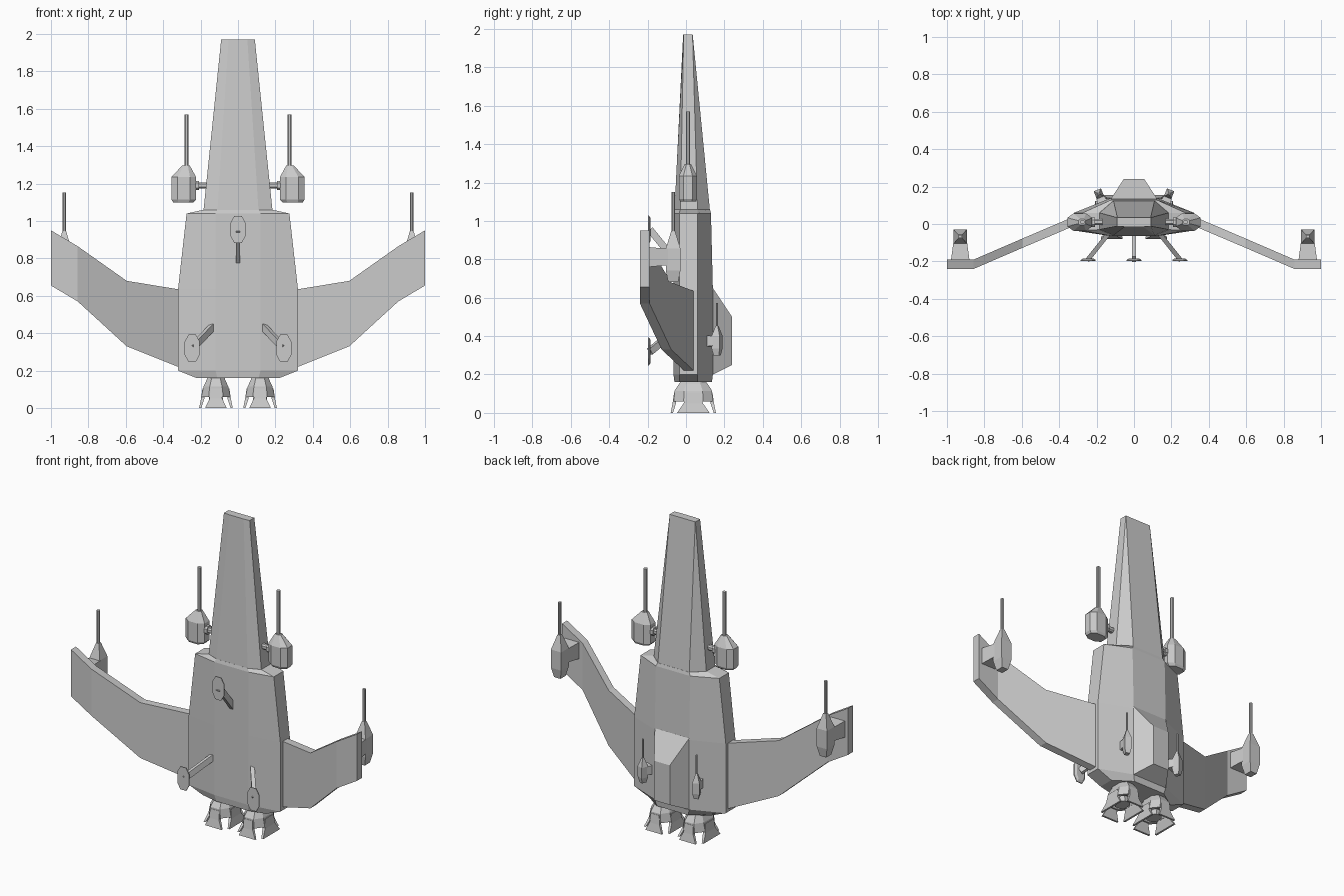
import bpy, bmesh, math
from mathutils import Vector, Matrix

if "Cube" in bpy.data.objects:
    bpy.data.objects.remove(bpy.data.objects["Cube"])

hull_grey = bpy.data.materials.new("hull_grey")
hull_grey.use_nodes = True
GREY = (0.6, 0.6, 0.6, 1)
hull_grey.diffuse_color = GREY
hull_grey.node_tree.nodes["Principled BSDF"].inputs["Base Color"].default_value = GREY


def loft(name, rings, mirror=False, matrix=None):
    """Skin a stack of equal-length rings and cap both ends."""
    bm = bmesh.new()
    loops = [[bm.verts.new(p) for p in ring] for ring in rings]
    n = len(loops[0])
    for a, b in zip(loops, loops[1:]):
        for i in range(n):
            j = (i + 1) % n
            bm.faces.new((a[i], a[j], b[j], b[i]))
    bm.faces.new(loops[0][::-1])
    bm.faces.new(loops[-1])
    if matrix:
        bm.transform(matrix)
    bmesh.ops.remove_doubles(bm, verts=bm.verts, dist=0.0001)
    bmesh.ops.recalc_face_normals(bm, faces=bm.faces)
    mesh = bpy.data.meshes.new(name)
    bm.to_mesh(mesh)
    bm.free()
    mesh.materials.append(hull_grey)
    obj = bpy.data.objects.new(name, mesh)
    bpy.context.collection.objects.link(obj)
    if mirror:
        obj.modifiers.new("Mirror", 'MIRROR')
    return obj


def rect(z, hx, hy, cx=0, cy=0):
    return [(cx + sx * hx, cy + sy * hy, z) for sx, sy in ((-1, -1), (1, -1), (1, 1), (-1, 1))]


def octagon(z, hx, hy, cx=0, cy=0, k=0.5):
    corners = ((1, k), (k, 1), (-k, 1), (-1, k), (-1, -k), (-k, -1), (k, -1), (1, -k))
    return [(cx + u * hx, cy + v * hy, z) for u, v in corners]


def rod(name, start, end, hx, hy, mirror=False, sides=4):
    """Straight bar between two points."""
    start, end = Vector(start), Vector(end)
    d = end - start
    turn = d.to_track_quat('Z', 'Y').to_matrix().to_4x4()
    ring = rect if sides == 4 else octagon
    return loft(name, [ring(0, hx, hy), ring(d.length, hx, hy)], mirror,
                Matrix.Translation(start) @ turn)


# Hull: eight-sided sections with flat front, narrow sides and bevelled back
def section(z, w, flat, front, side_front, side_back, back, flat_back=None):
    fb = flat if flat_back is None else flat_back
    half = [(flat, front), (w, side_front), (w, side_back), (fb, back)]
    return [(x, y, z) for x, y in half] + [(-x, y, z) for x, y in half[::-1]]


loft("hull", [
    section(0.16, 0.22, 0.11, -0.06, -0.035, 0.06, 0.135),
    section(0.20, 0.32, 0.12, -0.065, -0.035, 0.06, 0.14),
    section(0.64, 0.32, 0.12, -0.065, -0.035, 0.06, 0.14),
    section(1.04, 0.275, 0.12, -0.065, -0.035, 0.06, 0.13),
    section(1.06, 0.185, 0.11, -0.06, -0.03, 0.06, 0.125),
])
loft("nose_tower", [
    section(1.05, 0.185, 0.11, -0.06, -0.03, 0.06, 0.125),
    section(1.97, 0.09, 0.05, -0.015, -0.012, 0.034, 0.035, 0.089),
])

# Raised rear housing
loft("rear_housing", [
    [(x, 0.12, z) for x, z in ((-0.12, 0.18), (0.12, 0.18), (0.12, 0.66), (-0.12, 0.66))],
    [(x, 0.14, z) for x, z in ((-0.12, 0.20), (0.12, 0.20), (0.12, 0.65), (-0.12, 0.65))],
    [(x, 0.24, z) for x, z in ((-0.055, 0.25), (0.055, 0.25), (0.055, 0.50), (-0.055, 0.50))],
])

# Wings: x, front y, bottom z, top z
stations = [(0.28, 0.007, 0.20, 0.63), (0.32, -0.01, 0.22, 0.635), (0.595, -0.127, 0.33, 0.68),
            (0.857, -0.24, 0.57, 0.865), (1.0, -0.24, 0.655, 0.95)]
loft("wing", [[(x, y, lo), (x, y + 0.05, lo), (x, y + 0.05, hi), (x, y, hi)]
              for x, y, lo, hi in stations], mirror=True)


# Slim gun pods with a pylon and a barrel, built facing +y
def slim_gun(name, place, scale, turn, reach):
    m = Matrix.Translation(place) @ Matrix.Rotation(turn, 4, 'Z') @ Matrix.Scale(scale, 4)
    loft(name + "_pod", [rect(-0.13, 0.022, 0.026), rect(-0.07, 0.036, 0.038),
                         rect(0.045, 0.036, 0.038), rect(0.135, 0.01, 0.01)], True, m)
    loft(name + "_barrel", [octagon(0.12, 0.009, 0.009), octagon(0.34, 0.009, 0.009)], True, m)
    loft(name + "_pylon", [
        [(u * 0.05, -reach, v * 0.052) for u, v in ((-1, -1), (1, -1), (1, 1), (-1, 1))],
        [(u * 0.035, -0.02, v * 0.042) for u, v in ((-1, -1), (1, -1), (1, 1), (-1, 1))],
    ], True, m)


slim_gun("wing_gun", (0.929, -0.067, 0.812), 1, 0, 0.13)
slim_gun("rear_gun", (0.188, 0.162, 0.375), 0.58, -math.atan2(0.08, 0.2), 0.1)

# Large shoulder guns beside the tower
loft("shoulder_gun_pod", [
    octagon(1.10, 0.055, 0.04, 0.292, 0.01), octagon(1.115, 0.066, 0.047, 0.29, 0.01),
    octagon(1.235, 0.066, 0.047, 0.29, 0.01), octagon(1.297, 0.02, 0.016, 0.278, 0.01),
], mirror=True)
rod("shoulder_gun_barrel", (0.276, 0.01, 1.28), (0.276, 0.01, 1.57), 0.011, 0.011, True, 8)
rod("shoulder_gun_mount", (0.15, 0.01, 1.19), (0.25, 0.01, 1.19), 0.016, 0.016, True, 8)
rod("shoulder_gun_collar", (0.208, 0.01, 1.19), (0.23, 0.01, 1.19), 0.025, 0.025, True, 8)


# Landing legs with long eight-sided pads
def landing_leg(name, root, pad, mirror):
    rod(name + "_strut", root, (pad[0], -0.188, pad[2]), 0.012, 0.018, mirror)
    flat = Matrix.Translation(pad) @ Matrix.Rotation(math.pi / 2, 4, 'X')
    loft(name + "_pad", [octagon(0, 0.027, 0.058), octagon(0.008, 0.04, 0.072),
                         octagon(0.014, 0.04, 0.072)], mirror, flat)


landing_leg("front_leg", (0, -0.05, 0.785), (0, -0.184, 0.955), False)
landing_leg("rear_leg", (0.135, -0.05, 0.435), (0.245, -0.184, 0.32), True)

# Engines: faceted bells, inner nozzle and four flared petals
EX, EY = 0.118, 0.038
loft("engine_bell", [octagon(z, hx, hy, EX, EY) for z, hx, hy in (
    (0.17, 0.045, 0.06), (0.15, 0.05, 0.075), (0.115, 0.066, 0.098),
    (0.06, 0.078, 0.1), (0.06, 0.06, 0.08), (0.085, 0.045, 0.06))], mirror=True)
loft("engine_nozzle", [octagon(0.1, 0.03, 0.035, EX, EY),
                       octagon(0.045, 0.038, 0.045, EX, EY)], mirror=True)
for label, turn, reach, wide in (("front", 0, 0.1, 0.034), ("side", 1, 0.072, 0.05),
                                 ("back", 2, 0.1, 0.034), ("inner", 3, 0.072, 0.05)):
    m = Matrix.Translation((EX, EY, 0)) @ Matrix.Rotation(turn * math.pi / 2, 4, 'Z')
    loft("engine_petal_" + label, [
        rect(0.105, wide * 0.8, 0.008, 0, -reach + 0.008),
        rect(0.05, wide, 0.009, 0, -reach + 0.001),
        rect(0, wide * 1.7, 0.006, 0, -reach - 0.012),
    ], True, m)
